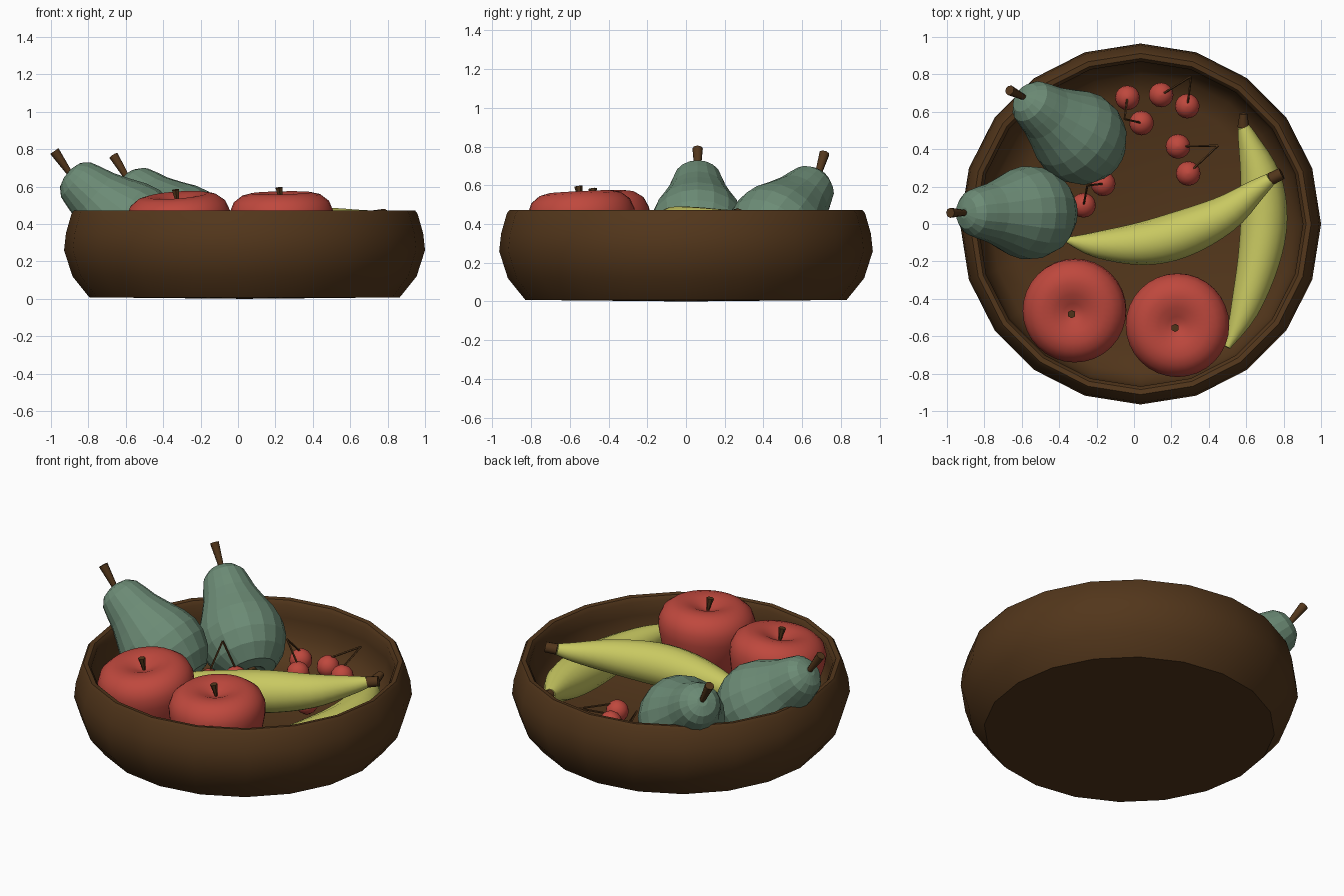
import bpy, bmesh, math
from mathutils import Vector

if "Cube" in bpy.data.objects:
    bpy.data.objects.remove(bpy.data.objects["Cube"])


def material(name, rgb):
    m = bpy.data.materials.new(name)
    m.diffuse_color = (*rgb, 1)
    m.use_nodes = True
    m.node_tree.nodes["Principled BSDF"].inputs["Base Color"].default_value = m.diffuse_color
    return m


BROWN = material("brown", (0.085, 0.037, 0.011))
RED = material("red", (0.52, 0.065, 0.047))
GREEN = material("green", (0.15, 0.26, 0.18))
YELLOW = material("yellow", (0.58, 0.58, 0.12))


def skin(name, rings, mat, smooth=True):
    """Bridge rings of points, closing both ends."""
    bm = bmesh.new()
    loops = [[bm.verts.new(p) for p in ring] for ring in rings]
    n = len(loops[0])
    for a, b in zip(loops, loops[1:]):
        for i in range(n):
            j = (i + 1) % n
            bm.faces.new((a[i], a[j], b[j], b[i]))
    bm.faces.new(loops[0])
    bm.faces.new(loops[-1])
    bmesh.ops.recalc_face_normals(bm, faces=bm.faces)
    me = bpy.data.meshes.new(name)
    bm.to_mesh(me)
    bm.free()
    me.materials.append(mat)
    ob = bpy.data.objects.new(name, me)
    bpy.context.collection.objects.link(ob)
    if smooth:
        bpy.ops.object.select_all(action='DESELECT')
        ob.select_set(True)
        bpy.context.view_layer.objects.active = ob
        bpy.ops.object.shade_smooth_by_angle(angle=math.radians(45))
    return ob


def lathe(name, profile, mat, sides, origin, axis=(0, 0, 1), smooth=True):
    """Spin (radius, height) points about an axis."""
    rot = Vector((0, 0, 1)).rotation_difference(Vector(axis).normalized()).to_matrix()
    rings = []
    for r, z in profile:
        rings.append([Vector(origin) + rot @ Vector((r * math.cos(t), r * math.sin(t), z))
                      for t in (2 * math.pi * i / sides for i in range(sides))])
    return skin(name, rings, mat, smooth)


def tube(name, path, mat, sides=8, steps=1):
    """Sweep a circle along (x, y, z, radius) points, smoothed by Catmull-Rom."""
    P = [Vector(p) for p in path]
    pts = []
    for k in range(len(P) - 1):
        a, b, c, d = P[max(k - 1, 0)], P[k], P[k + 1], P[min(k + 2, len(P) - 1)]
        for s in range(steps):
            t = s / steps
            pts.append(0.5 * (2 * b + (c - a) * t + (2 * a - 5 * b + 4 * c - d) * t * t
                              + (3 * b - a - 3 * c + d) * t ** 3))
    pts.append(P[-1])
    rings = []
    for k, p in enumerate(pts):
        tan = (pts[min(k + 1, len(pts) - 1)] - pts[max(k - 1, 0)]).to_3d().normalized()
        ref = Vector((0, 0, 1)) if abs(tan.z) < 0.9 else Vector((1, 0, 0))
        u = tan.cross(ref).normalized()
        v = tan.cross(u)
        rings.append([p.to_3d() + p.w * (u * math.cos(q) + v * math.sin(q))
                      for q in (2 * math.pi * i / sides for i in range(sides))])
    return skin(name, rings, mat)


# Bowl: flat base, outer wall, rounded rim, inner wall
lathe("bowl", [(0.01, 0.0), (0.83, 0.008), (0.92, 0.12), (0.965, 0.26), (0.955, 0.35),
               (0.925, 0.455), (0.912, 0.472), (0.885, 0.468), (0.868, 0.445),
               (0.87, 0.36), (0.855, 0.26), (0.80, 0.17), (0.68, 0.12), (0.01, 0.10)],
      BROWN, 20, (0.035, 0, 0))

# Apples with a stem in the dip
apple = [(0.01, -0.17), (0.05, -0.19), (0.11, -0.215), (0.17, -0.19), (0.22, -0.11),
         (0.255, -0.02), (0.275, 0.07), (0.277, 0.13), (0.255, 0.185), (0.21, 0.22),
         (0.16, 0.232), (0.10, 0.222), (0.05, 0.20), (0.01, 0.185)]
for i, (pos, axis) in enumerate([((-0.31, -0.45, 0.325), (-0.07, -0.12, 1)),
                                 ((0.235, -0.535, 0.335), (-0.02, -0.05, 1))], 1):
    lathe(f"apple_{i}", apple, RED, 32, pos, axis)
    base = Vector(pos) + Vector(axis).normalized() * 0.17
    tip = base + Vector((-0.012, -0.012, 0.09))
    tube(f"apple_stem_{i}", [(*base, 0.005), (*tip, 0.022)], BROWN, 6)

# Pears with stem and calyx
pear = [(0.01, -0.19), (0.04, -0.205), (0.07, -0.23), (0.14, -0.215), (0.21, -0.14),
        (0.245, -0.05), (0.25, 0.03), (0.23, 0.11), (0.19, 0.20), (0.158, 0.28),
        (0.14, 0.35), (0.122, 0.41), (0.085, 0.45), (0.03, 0.467)]
for i, (pos, axis, tip) in enumerate([
        ((-0.555, 0.06, 0.37), (-0.76, 0, 0.65), (-0.982, 0.06, 0.79)),
        ((-0.29, 0.46, 0.36), (-0.65, 0.48, 0.59), (-0.665, 0.715, 0.765))], 1):
    lathe(f"pear_{i}", pear, GREEN, 18, pos, axis, smooth=False)
    ax = Vector(axis).normalized()
    base = Vector(pos) + ax * 0.44
    tube(f"pear_stem_{i}", [(*base, 0.014), (*tip, 0.027)], BROWN, 8)
    lathe(f"pear_calyx_{i}", [(0.015, -0.19), (0.035, -0.225)], BROWN, 8, pos, axis)

# Bananas and their stems
bananas = [
    [(-0.36, -0.085, 0.31, 0.015), (-0.2, -0.11, 0.32, 0.07), (0.04, -0.105, 0.34, 0.115),
     (0.25, -0.055, 0.365, 0.125), (0.48, 0.05, 0.39, 0.10), (0.65, 0.18, 0.42, 0.058),
     (0.73, 0.24, 0.44, 0.034)],
    [(0.50, -0.66, 0.31, 0.015), (0.59, -0.46, 0.28, 0.075), (0.665, -0.2, 0.25, 0.112),
     (0.695, 0.03, 0.235, 0.125), (0.675, 0.25, 0.25, 0.108), (0.61, 0.45, 0.285, 0.055),
     (0.585, 0.52, 0.30, 0.032)]]
tips = [(0.79, 0.27, 0.45, 0.032), (0.585, 0.59, 0.32, 0.02)]
for i, (path, tip) in enumerate(zip(bananas, tips), 1):
    tube(f"banana_{i}", path, YELLOW, 14, 4)
    tube(f"banana_stem_{i}", [path[-1], tip], BROWN, 8)

# Cherry pairs: two fruits joined at one stem point
pairs = [((0.29, 0.27, 0.18), (0.235, 0.415, 0.18), (0.45, 0.42, 0.21)),
         ((0.145, 0.69, 0.21), (0.285, 0.63, 0.21), (0.305, 0.79, 0.34)),
         ((-0.035, 0.675, 0.21), (0.04, 0.54, 0.20), (-0.05, 0.56, 0.38)),
         ((-0.165, 0.215, 0.24), (-0.27, 0.10, 0.24), (-0.25, 0.205, 0.45))]
for i, (a, b, top) in enumerate(pairs, 1):
    for side, c in (("a", a), ("b", b)):
        prof = [(0.066 * max(math.sin(t), 0.03), -0.066 * math.cos(t))
                for t in (math.pi * k / 8 for k in range(9))]
        lathe(f"cherry_{i}{side}", prof, RED, 16, c)
        tube(f"cherry_stem_{i}{side}", [(c[0], c[1], c[2] + 0.05, 0.006), (*top, 0.006)], BROWN, 5)
